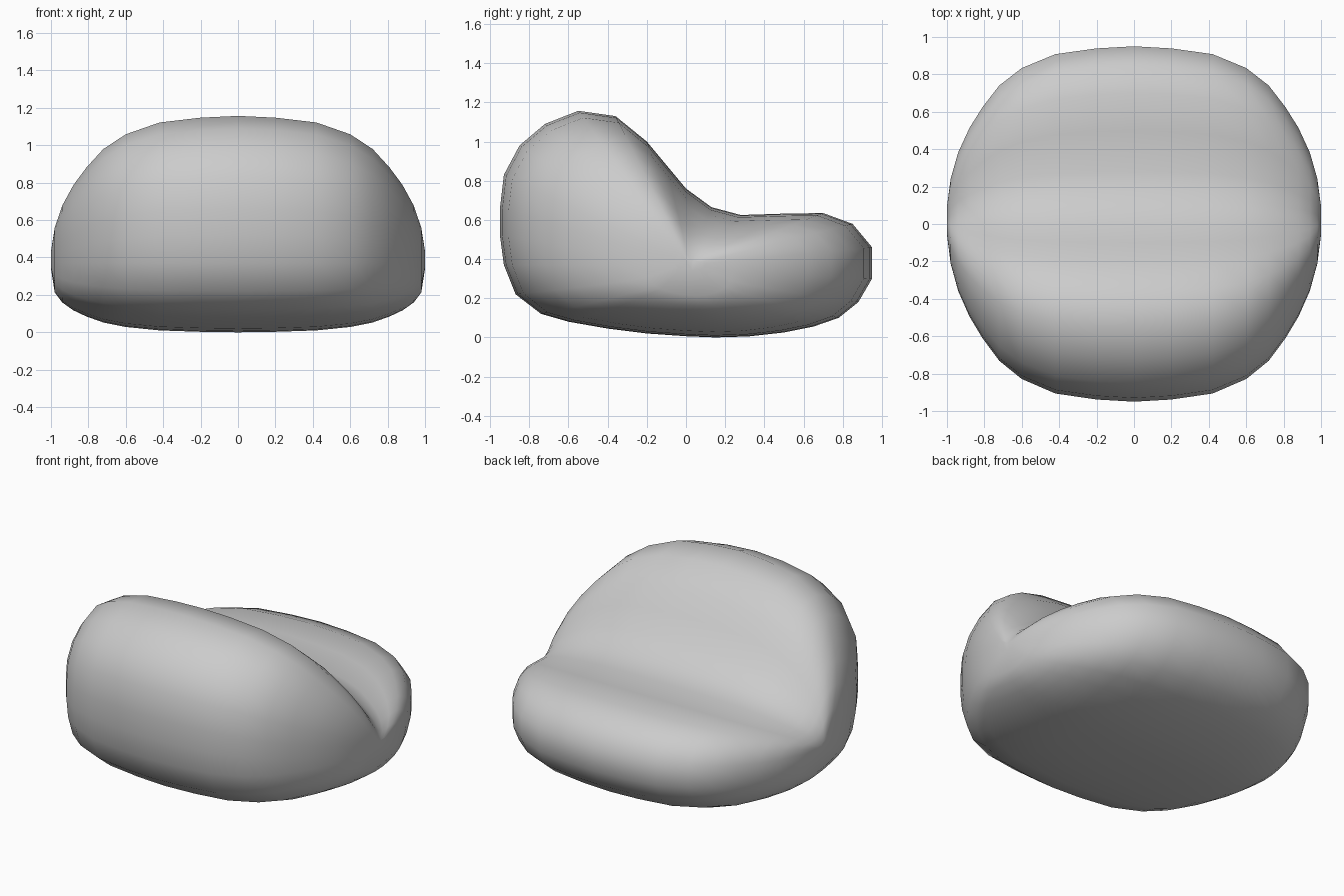
import bpy, bmesh

if "Cube" in bpy.data.objects:
    bpy.data.objects.remove(bpy.data.objects["Cube"])

# Side profile (y, z) on the centre line: base, front of seat, seat, backrest
PROFILE = [(-.95, .66), (-.95, .52), (-.93, .37), (-.87, .22), (-.74, .12), (-.6, .08),
           (-.4, .045), (-.2, .02), (0, .006), (.15, 0), (.32, .005), (.5, .025),
           (.65, .055), (.78, .10), (.88, .18), (.95, .30), (.95, .46), (.85, .58),
           (.7, .635), (.5, .632), (.28, .625), (.13, .665), (0, .76), (-.1, .88),
           (-.2, 1.0), (-.36, 1.13), (-.55, 1.157), (-.72, 1.09), (-.85, .98), (-.93, .83)]

# Slices across the width: (x, scale of the profile)
HALF = [(.2, .988), (.42, .955), (.6, .875), (.72, .775), (.81, .65), (.88, .53),
        (.94, .39), (.98, .24), (1.0, .08)]
SLICES = [(-x, s) for x, s in reversed(HALF)] + [(0, 1)] + HALF
CY, CZ = .02, .37


def shrink(x, y, z, s):
    # the underside flattens more slowly than the top
    k = s if z > CZ else s ** .6
    if s < .1:
        k = s
    return (x, CY + (y - CY) * s, CZ + (z - CZ) * k)


# Bean bag cushion lofted through the slices
bm = bmesh.new()
rings = [[bm.verts.new(shrink(x, y, z, s)) for y, z in PROFILE] for x, s in SLICES]
n = len(PROFILE)
for a, b in zip(rings, rings[1:]):
    for i in range(n):
        j = (i + 1) % n
        bm.faces.new((a[i], a[j], b[j], b[i]))

# Rounded side ends
bm.faces.new(rings[0])
bm.faces.new(rings[-1])
bmesh.ops.recalc_face_normals(bm, faces=bm.faces)
for f in bm.faces:
    f.smooth = True

mesh = bpy.data.meshes.new("bean_bag_seat")
bm.to_mesh(mesh)
bm.free()
seat = bpy.data.objects.new("bean_bag_seat", mesh)
bpy.context.collection.objects.link(seat)
